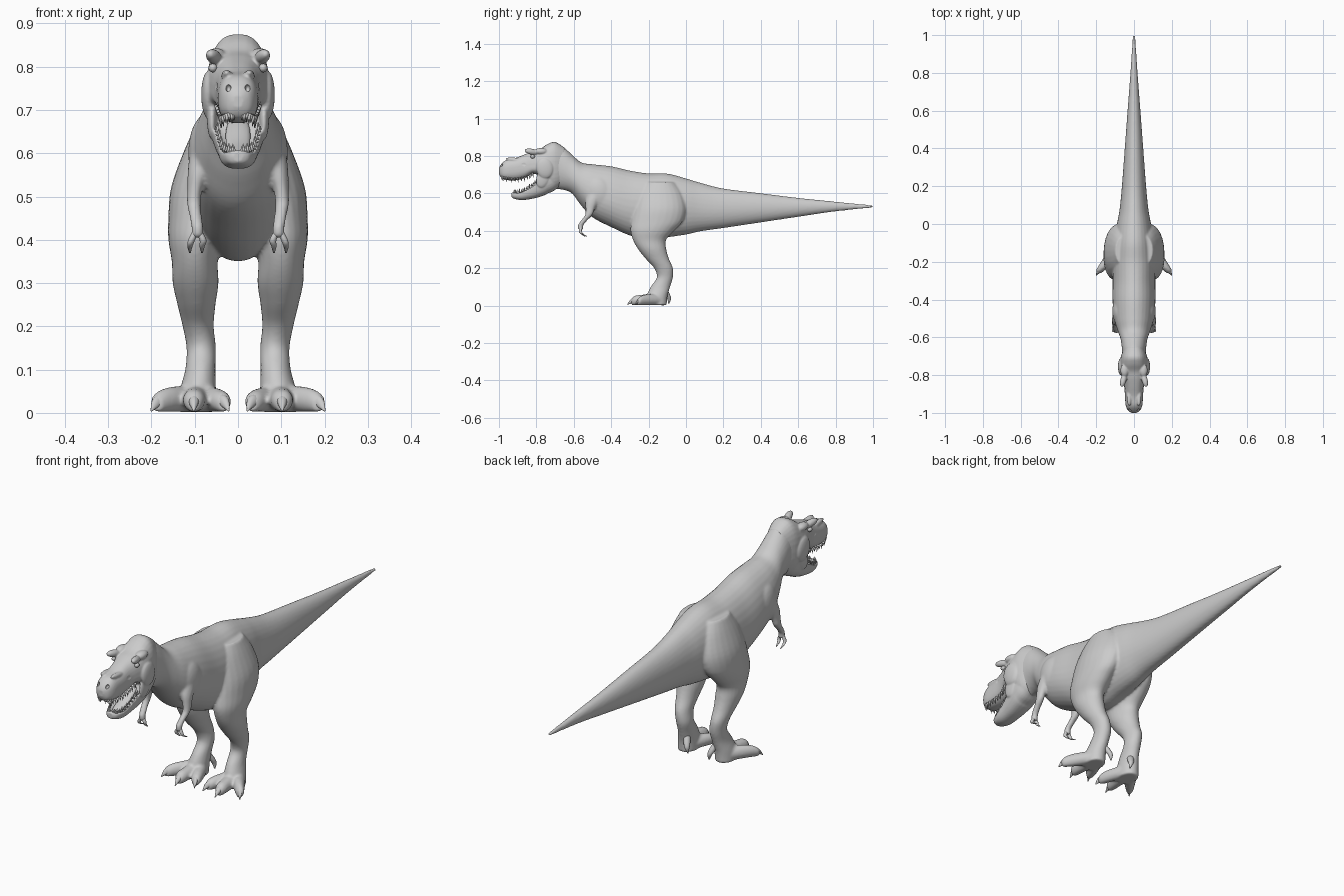
import bpy, bmesh, math
from mathutils import Matrix, Vector

def spline(keys, steps):
    # Catmull-Rom through the keys
    out = []
    n = len(keys)
    for i in range(n - 1):
        a, b, c, d = (keys[max(0, min(n - 1, k))] for k in (i - 1, i, i + 1, i + 2))
        for s in range(steps):
            t = s / steps
            out.append([0.5 * (2 * q + (r - p) * t + (2 * p - 5 * q + 4 * r - u) * t * t
                               + (3 * q - p - 3 * r + u) * t ** 3)
                        for p, q, r, u in zip(a, b, c, d)])
    return out + [list(keys[-1])]

def loft(bm, keys, axis='Y', side=1, e=1.0, steps=4, seg=24):
    # key: slice position, centre x, other centre, half width, plus radius, minus radius, dish
    full = [tuple(k) + ((k[4], 0) if len(k) == 5 else (0,) if len(k) == 6 else ()) for k in keys]
    rings = []
    for s, cx, c2, rx, up, dn, dish in spline(full, steps):
        ring = []
        for i in range(seg):
            t = 2 * math.pi * i / seg
            c, n = math.cos(t), math.sin(t)
            u = math.copysign(abs(c) ** e, c)
            v = math.copysign(abs(n) ** e, n)
            x = side * cx + max(rx, .001) * u
            w = c2 + max(up if v > 0 else dn, .001) * v
            if dish * v > 0:
                w -= dish * (1 - abs(u) ** 3)
            ring.append(bm.verts.new((x, s, w) if axis == 'Y' else (x, w, s)))
        rings.append(ring)
    faces = [bm.faces.new(rings[0]), bm.faces.new(rings[-1][::-1])]
    for a, b in zip(rings, rings[1:]):
        for i in range(seg):
            j = (i + 1) % seg
            faces.append(bm.faces.new((a[i], b[i], b[j], a[j])))
    bmesh.ops.recalc_face_normals(bm, faces=faces)

def ball(bm, loc, size, rot=(0, 0, 0), side=1):
    m = Matrix.LocRotScale(Vector((loc[0] * side, loc[1], loc[2])), None, None)
    r = Matrix.Rotation(rot[0], 4, 'X') @ Matrix.Rotation(rot[2] * side, 4, 'Z')
    bmesh.ops.create_uvsphere(bm, u_segments=24, v_segments=14, radius=1,
                              matrix=m @ r @ Matrix.Diagonal((*size, 1)))

def spike(bm, base, tip, r):
    d = Vector(tip) - Vector(base)
    m = Matrix.Translation((Vector(base) + Vector(tip)) / 2) @ d.to_track_quat('Z', 'Y').to_matrix().to_4x4()
    bmesh.ops.create_cone(bm, cap_ends=True, segments=8, radius1=r, radius2=r * .1,
                          depth=d.length, matrix=m)

def finish(name, bm):
    me = bpy.data.meshes.new(name)
    bm.to_mesh(me)
    bm.free()
    me.shade_smooth()
    ob = bpy.data.objects.new(name, me)
    bpy.context.collection.objects.link(ob)
    return ob

def fuse(ob, voxel, rounds, cutter=None):
    # melt overlapping parts into one skin
    m = ob.modifiers.new('fuse', 'REMESH')
    m.mode, m.voxel_size, m.use_smooth_shade = 'VOXEL', voxel, True
    if cutter:
        b = ob.modifiers.new('carve', 'BOOLEAN')
        b.operation, b.object = 'DIFFERENCE', cutter
    s = ob.modifiers.new('soften', 'SMOOTH')
    s.factor, s.iterations = .5, rounds

SIDES = (1, -1)

# body: tail, trunk and neck
body = bmesh.new()
loft(body, [(1.0, 0, .53, .006, .006, .006), (.8, 0, .53, .019, .026, .026),
            (.6, 0, .525, .034, .051, .05), (.4, 0, .52, .049, .081, .075),
            (.2, 0, .515, .064, .111, .1), (.08, 0, .52, .076, .136, .122),
            (0, 0, .53, .09, .15, .15), (-.1, 0, .53, .105, .176, .165),
            (-.2, 0, .53, .113, .177, .18), (-.3, 0, .53, .113, .192, .155),
            (-.4, 0, .56, .114, .185, .14), (-.5, 0, .60, .105, .156, .128),
            (-.56, 0, .64, .088, .126, .105), (-.61, 0, .69, .071, .118, .09),
            (-.66, 0, .73, .064, .122, .11), (-.71, 0, .75, .06, .123, .125),
            (-.75, 0, .75, .045, .1, .1)], seg=32, steps=5)
for s in SIDES:
    # legs
    loft(body, [(.66, .05, -.14, .05, .08), (.60, .065, -.14, .062, .12),
                (.52, .08, -.14, .075, .14), (.45, .095, -.155, .066, .137),
                (.40, .1, -.18, .061, .117), (.35, .1, -.195, .053, .088),
                (.30, .098, -.18, .053, .075), (.25, .096, -.153, .044, .062),
                (.20, .092, -.12, .036, .05), (.15, .085, -.113, .034, .043),
                (.10, .087, -.137, .035, .052), (.05, .093, -.155, .042, .056),
                (.002, .095, -.155, .042, .052)], 'Z', s)
    # toes
    for toe in ([(-.13, .1, .03, .03), (-.18, .13, .03, .032), (-.22, .158, .03, .029),
                 (-.245, .178, .026, .023), (-.26, .186, .022, .012)],
                [(-.13, .095, .032, .03), (-.19, .097, .032, .03), (-.24, .1, .031, .027),
                 (-.275, .102, .028, .024), (-.292, .102, .024, .012)],
                [(-.13, .09, .03, .03), (-.18, .068, .03, .03), (-.225, .048, .03, .026),
                 (-.255, .038, .026, .022), (-.27, .034, .022, .012)]):
        loft(body, [(y, x, z, r, r, z - .002) for y, x, z, r in toe], 'Y', s)
    # shoulders and arms
    ball(body, (.075, -.46, .60), (.04, .075, .09), (.35, 0, 0), s)
    loft(body, [(.62, .075, -.47, .034, .05), (.56, .09, -.50, .026, .037),
                (.52, .099, -.512, .018, .025), (.485, .102, -.52, .016, .02),
                (.455, .098, -.545, .0145, .016), (.43, .094, -.563, .014, .0145),
                (.405, .094, -.563, .015, .012)], 'Z', s)
fuse(finish('body', body), .006, 4)

# claws and fingers
claws = bmesh.new()
fingers = bmesh.new()
for s in SIDES:
    for x, y, tx, ty in ((.183, -.25, .2, -.272), (.102, -.282, .102, -.313), (.035, -.262, .022, -.287)):
        loft(claws, [(y + .012, x, .026, .012, .013), (y, x, .028, .013, .014),
                     ((y + ty) / 2, (x + tx) / 2, .021, .009, .011), (ty, tx, .006, .002, .003)],
             'Y', s, seg=12)
    # rear toe
    loft(claws, [(.085, .075, -.115, .014, .016), (.055, .064, -.098, .014, .014),
                 (.035, .058, -.09, .01, .01), (.012, .054, -.092, .002, .003)], 'Z', s, seg=12)
    for x1, x2, y2 in ((.081, .083, -.54), (.107, .111, -.53)):
        loft(fingers, [(.425, .094, -.562, .008, .009), (.40, x1, -.565, .008, .008),
                       (.385, x2, -.557, .006, .007), (.37, x2, y2, .002, .003)], 'Z', s, seg=12)
finish('claws', claws)
finish('fingers', fingers)

# head: skull with hollow palate
head = bmesh.new()
loft(head, [(-1.0, 0, .72, .012, .015, .015), (-.988, 0, .72, .031, .036, .036),
            (-.96, 0, .722, .044, .057, .05), (-.91, 0, .728, .048, .062, .058),
            (-.86, 0, .735, .052, .075, .052), (-.82, 0, .74, .062, .085, .035),
            (-.78, 0, .74, .072, .098, .05), (-.74, 0, .74, .073, .124, .1),
            (-.70, 0, .74, .069, .135, .12), (-.65, 0, .745, .05, .1, .09)], e=.8, seg=32)
# lower jaw with dished top
loft(head, [(-.932, 0, .592, .012, .012, .012, 0), (-.92, 0, .594, .028, .016, .022, .004),
            (-.88, 0, .603, .042, .02, .039, .032), (-.83, 0, .628, .05, .022, .058, .04),
            (-.79, 0, .655, .058, .022, .076, .035), (-.75, 0, .68, .064, .03, .087, 0),
            (-.71, 0, .70, .062, .03, .088, 0), (-.66, 0, .71, .045, .03, .06, 0)], e=.75, seg=32)
for s in SIDES:
    # brow, cheek, jaw corner and snout ridge
    ball(head, (.056, -.825, .823), (.016, .04, .016), (-.2, 0, .25), s)
    ball(head, (.05, -.775, .825), (.022, .035, .018), (0, 0, 0), s)
    ball(head, (.069, -.755, .735), (.016, .045, .055), (.2, 0, 0), s)
    ball(head, (.06, -.765, .685), (.012, .035, .055), (-.3, 0, 0), s)
    ball(head, (.026, -.905, .777), (.013, .06, .013), (-.15, 0, 0), s)

# hollows for eyes, nostrils and snout sides
hollows = bmesh.new()
for s in SIDES:
    ball(hollows, (.072, -.822, .798), (.016, .02, .012), (0, 0, 0), s)
    ball(hollows, (.022, -.984, .75), (.006, .012, .009), (0, 0, 0), s)
    ball(hollows, (.064, -.872, .757), (.017, .026, .018), (-.3, 0, 0), s)
cut = finish('head_hollows', hollows)
cut.hide_render = True
cut.hide_set(True)
fuse(finish('head', head), .004, 3, cut)

# eyes
eyes = bmesh.new()
for s in SIDES:
    ball(eyes, (.058, -.82, .797), (.01, .012, .01), (0, 0, 0), s)
finish('eyes', eyes)

# tongue
tongue = bmesh.new()
loft(tongue, [(-.905, 0, .594, .008, .004), (-.885, 0, .598, .021, .009),
              (-.84, 0, .617, .027, .012), (-.79, 0, .652, .028, .014),
              (-.75, 0, .68, .02, .012)], seg=16)
finish('tongue', tongue)

# teeth
teeth = bmesh.new()
upper = [(-.988, .01, .695), (-.98, .026, .692), (-.95, .038, .686), (-.90, .041, .684),
         (-.85, .043, .694), (-.82, .05, .712)]
lower = [(-.922, .009, .6), (-.915, .022, .602), (-.88, .036, .609), (-.84, .043, .632),
         (-.805, .049, .655)]
for path, length in ((upper, -.026), (lower, .022)):
    for i, (y, x, z) in enumerate(spline(path, 3)):
        k = length * (1 if i % 2 else .75)
        for s in SIDES:
            spike(teeth, (s * x, y, z), (s * x * .96, y + .004, z + k), .0055)
finish('teeth', teeth)
